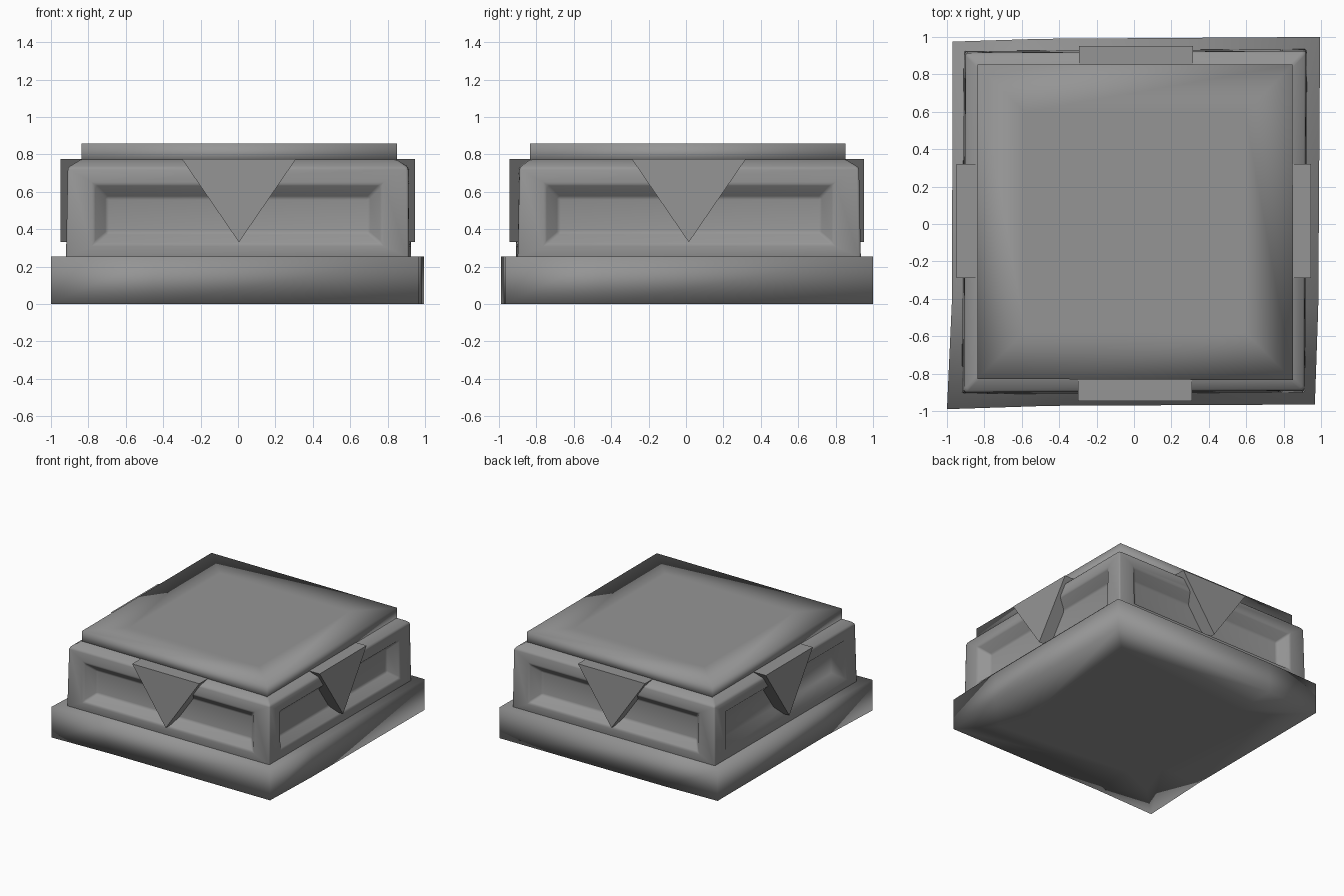
import bpy, bmesh
from mathutils import Vector, Matrix
from math import pi

cube = bpy.data.objects.get("Cube")
if cube:
    bpy.data.objects.remove(cube, do_unlink=True)

stone = bpy.data.materials.new("grey_stone")
stone.use_nodes = True
colour = (0.3, 0.3, 0.3, 1)
stone.diffuse_color = colour
stone.node_tree.nodes["Principled BSDF"].inputs["Base Color"].default_value = colour


def finish(name, bm, smooth=True):
    bmesh.ops.recalc_face_normals(bm, faces=bm.faces)
    mesh = bpy.data.meshes.new(name)
    for f in bm.faces:
        f.smooth = smooth
    bm.to_mesh(mesh)
    bm.free()
    mesh.materials.append(stone)
    obj = bpy.data.objects.new(name, mesh)
    bpy.context.collection.objects.link(obj)
    return obj


def stack(levels):
    """Closed solid through (outline, height) levels; also returns the side faces of each tier."""
    bm = bmesh.new()
    rings = [[bm.verts.new((x, y, z)) for x, y in outline] for outline, z in levels]
    n = len(rings[0])
    tiers = []
    for lo, hi in zip(rings, rings[1:]):
        tiers.append([bm.faces.new((lo[i], lo[(i + 1) % n], hi[(i + 1) % n], hi[i])) for i in range(n)])
    bottom = bm.faces.new(rings[0][::-1])
    top = bm.faces.new(rings[-1])
    return bm, tiers, bottom, top


def soften(bm, width):
    edges = [e for e in bm.edges if e.calc_face_angle(0) > 0.6]
    bmesh.ops.bevel(bm, geom=edges, offset=width, segments=2, profile=0.5,
                    affect='EDGES', clamp_overlap=True)


# Plinth with a slightly hand-cut outline
plinth = [(-1, -0.99), (-0.45, -0.972), (0.967, -0.965), (0.985, -0.45),
          (0.995, 1), (-0.5, 0.99), (-0.97, 0.975), (-0.973, -0.4)]
bm, tiers, bottom, top = stack([(plinth, 0), (plinth, 0.253)])
soften(bm, 0.012)
floor = min(bm.faces, key=lambda f: f.calc_center_median().z)
bmesh.ops.inset_individual(bm, faces=[floor], thickness=0.35)
finish("plinth", bm)

# Body with a sloping shoulder and a sunken panel on each side
foot = [(-0.92, -0.91), (0.915, -0.9), (0.925, 0.935), (-0.91, 0.925)]
chest = [(-0.91, -0.9), (0.91, -0.89), (0.92, 0.925), (-0.9, 0.915)]
neck = [(-0.835, -0.825), (0.845, -0.83), (0.845, 0.85), (-0.835, 0.845)]
bm, tiers, bottom, top = stack([(foot, 0.24), (chest, 0.73), (neck, 0.775)])


def place_panel(face, half, low, high, depth):
    centre, n = face.calc_center_median(), face.normal.copy()
    along = Vector((0, 0, 1)).cross(n).normalized()
    for v in face.verts:
        side = 1 if (v.co - centre).dot(along) > 0 else -1
        z = high if v.co.z > centre.z else low
        p = centre + along * side * half
        p.z = z
        v.co = p - n * (depth + (p - centre).dot(n))


bm.normal_update()
for face in tiers[0]:
    bmesh.ops.inset_individual(bm, faces=[face], thickness=0.08)
    place_panel(face, 0.77, 0.32, 0.64, 0)
    bmesh.ops.inset_individual(bm, faces=[face], thickness=0.03)
    place_panel(face, 0.7, 0.38, 0.57, 0.08)
soften(bm, 0.012)
finish("body", bm)

# Cap slab
slab = [(-0.838, -0.828), (0.85, -0.835), (0.848, 0.852), (-0.838, 0.852)]
bm, tiers, bottom, top = stack([(slab, 0.75), (slab, 0.857)])
soften(bm, 0.008)
lid = max(bm.faces, key=lambda f: f.calc_center_median().z)
bmesh.ops.inset_individual(bm, faces=[lid], thickness=0.36)
finish("cap", bm)

# Triangular keystones, one per side: (name, turn, shift along the side, reach)
for name, turn, shift, reach in [("front", 0, 0.005, 0.945), ("left", 1, 0.015, 0.945),
                                 ("back", 2, -0.01, 0.953), ("right", 3, -0.015, 0.95)]:
    bm = bmesh.new()
    outline = [(-0.305 + shift, 0.775), (shift, 0.33), (0.305 + shift, 0.775)]
    front = bm.faces.new([bm.verts.new((x, -reach, z)) for x, z in outline])
    back = bmesh.ops.extrude_face_region(bm, geom=[front])
    inner = [v for v in back["geom"] if isinstance(v, bmesh.types.BMVert)]
    bmesh.ops.translate(bm, verts=inner, vec=(0, reach - 0.8, 0))
    bmesh.ops.rotate(bm, verts=bm.verts, matrix=Matrix.Rotation(turn * pi / 2, 3, 'Z'))
    finish(name + "_keystone", bm, smooth=False)
